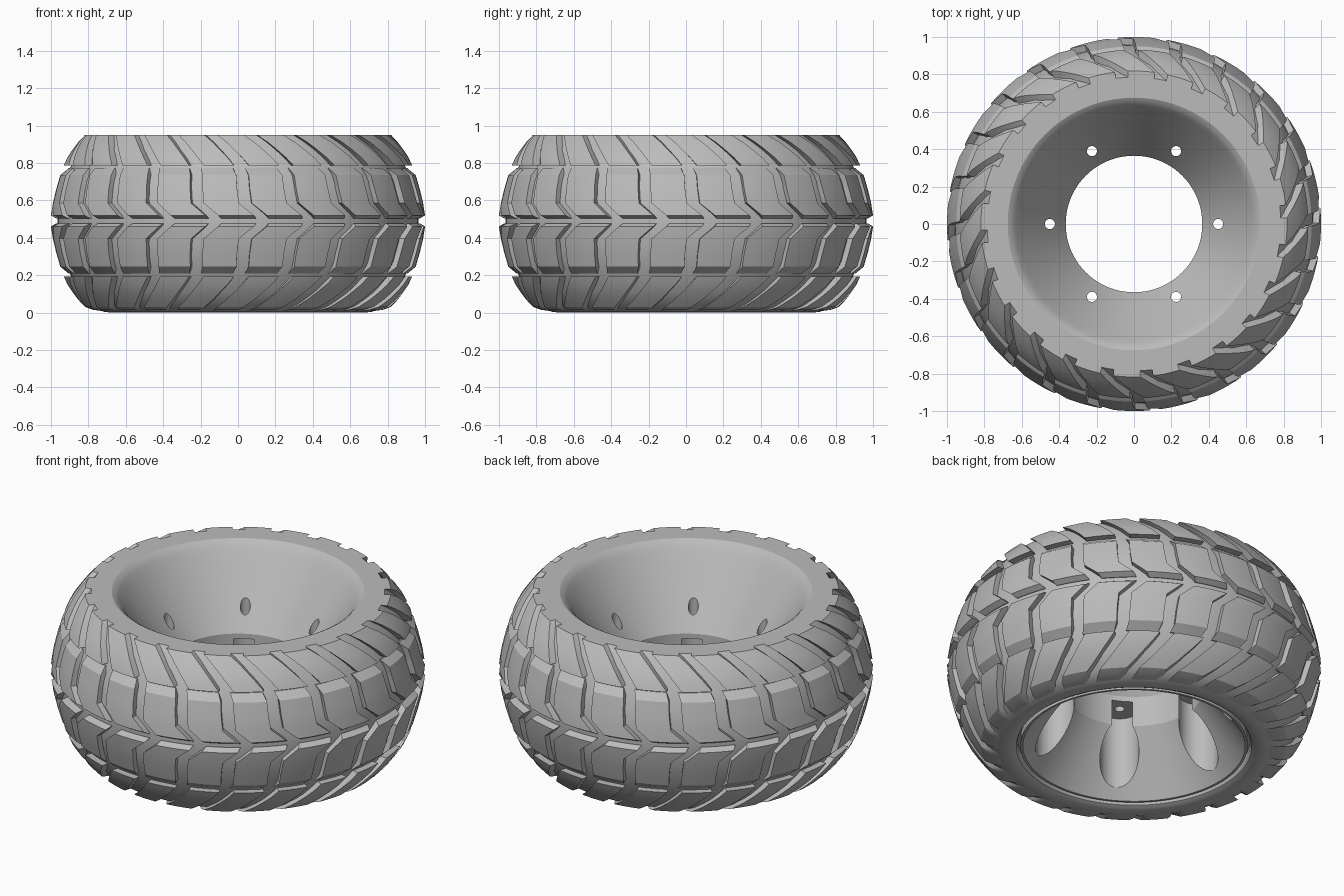
import bpy, bmesh, math
from math import pi, sin, cos

cube = bpy.data.objects.get("Cube")
if cube:
    bpy.data.objects.remove(cube, do_unlink=True)

BLOCKS = 24            # tread blocks around each row
MID = 0.49             # height of the tyre's centre line

grey = bpy.data.materials.new("plain_grey")
grey.use_nodes = True
grey.diffuse_color = (0.5, 0.5, 0.5, 1)
grey.node_tree.nodes["Principled BSDF"].inputs["Base Color"].default_value = (0.5, 0.5, 0.5, 1)


def make_object(name, bm):
    bmesh.ops.recalc_face_normals(bm, faces=bm.faces)
    mesh = bpy.data.meshes.new(name)
    bm.to_mesh(mesh)
    bm.free()
    mesh.materials.append(grey)
    ob = bpy.data.objects.new(name, mesh)
    bpy.context.collection.objects.link(ob)
    return ob


def smooth(ob):
    bpy.ops.object.select_all(action='DESELECT')
    ob.select_set(True)
    bpy.context.view_layer.objects.active = ob
    bpy.ops.object.shade_smooth_by_angle(angle=math.radians(28))


def point(r, z, a):
    # angle zero faces the front
    return (r * sin(a), -r * cos(a), z)


def revolve(name, profile, closed, segs=120):
    bm = bmesh.new()
    rings = [[bm.verts.new(point(r, z, 2 * pi * i / segs)) for i in range(segs)]
             for r, z in profile]
    pairs = list(zip(rings, rings[1:]))
    if closed:
        pairs.append((rings[-1], rings[0]))
    for a, b in pairs:
        for i in range(segs):
            j = (i + 1) % segs
            bm.faces.new((a[i], a[j], b[j], b[i]))
    return make_object(name, bm)


def tread_row(name, stations, width, mirrored=False, depth=0.06, steps=5):
    """Ring of blocks; each station is height, radius, groove angle."""
    bm = bmesh.new()
    pitch = 2 * pi / BLOCKS
    for k in range(BLOCKS):
        top, low = [], []
        for z, r, g in stations:
            h = 2 * MID - z if mirrored else z
            start, span = k * pitch + g + width / 2, pitch - width
            angles = [start + span * s / steps for s in range(steps + 1)]
            top.append([bm.verts.new(point(r, h, a)) for a in angles])
            low.append([bm.verts.new(point(r - depth, h, a)) for a in angles])
        n = len(stations) - 1
        for i in range(n):
            for s in range(steps):
                bm.faces.new((top[i][s], top[i][s + 1], top[i + 1][s + 1], top[i + 1][s]))
            for e in (0, steps):
                bm.faces.new((top[i][e], top[i + 1][e], low[i + 1][e], low[i][e]))
        for e in (0, n):
            for s in range(steps):
                bm.faces.new((top[e][s], top[e][s + 1], low[e][s + 1], low[e][s]))
    # blocks are open underneath, so turn each one outward
    ob = make_object(name, bm)
    smooth(ob)
    return ob


# Tyre carcass: flat upper face, groove floor, rounded lower bead
half = [(0.965, MID), (0.955, 0.60), (0.93, 0.70), (0.895, 0.78), (0.85, 0.87)]
floor = [(r, 2 * MID - z) for r, z in half[1:]]
carcass = revolve("tyre_carcass",
                  [(0.69, 0.95), (0.785, 0.95)] + half[::-1] + floor
                  + [(0.785, 0.035), (0.745, 0.015), (0.715, 0.004), (0.68, 0.0),
                     (0.65, 0.004), (0.63, 0.014), (0.622, 0.03), (0.622, 0.07)], False)
smooth(carcass)

# Tread rows, repeated on both sides of the centre line
main = [(0.503, 0.972, 0.135), (0.52, 1.0, 0.12), (0.585, 0.99, 0.04),
        (0.66, 0.972, 0.03), (0.735, 0.95, 0.025), (0.772, 0.905, 0.005)]
shoulder = [(0.787, 0.932, 0.02), (0.83, 0.912, -0.02), (0.87, 0.885, -0.065),
            (0.91, 0.855, -0.115), (0.95, 0.818, -0.18)]
lower_end = [(0.965, 0.775, -0.21), (0.972, 0.725, -0.24)]
tread_row("upper_main_tread", main, 0.07)
tread_row("lower_main_tread", main, 0.07, True)
tread_row("upper_shoulder_tread", shoulder, 0.085)
tread_row("lower_shoulder_tread", shoulder + lower_end, 0.085, True)

# Rim: upper bowl, straight throat and lower cone
rim = revolve("rim",
              [(0.365, 0.35), (0.365, 0.53), (0.595, 0.86), (0.62, 0.895), (0.638, 0.92),
               (0.655, 0.938), (0.675, 0.95), (0.70, 0.95), (0.70, 0.06), (0.608, 0.06),
               (0.608, 0.018), (0.595, 0.018)], True)


# Bolt holes and the round pockets beneath them
def cutter(name, radius, low, high, segs):
    bm = bmesh.new()
    for k in range(6):
        new = bmesh.ops.create_cone(bm, cap_ends=True, segments=segs, radius1=radius,
                                    radius2=radius, depth=high - low)["verts"]
        a = k * pi / 3
        bmesh.ops.translate(bm, verts=new,
                            vec=(0.45 * cos(a), 0.45 * sin(a), (low + high) / 2))
    ob = make_object(name, bm)
    ob.hide_render = True
    ob.hide_set(True)
    return ob


for part in (cutter("pocket_cutter", 0.105, -0.1, 0.50, 40),
             cutter("bolt_hole_cutter", 0.027, 0.4, 0.9, 20)):
    mod = rim.modifiers.new(part.name, 'BOOLEAN')
    mod.operation = 'DIFFERENCE'
    mod.solver = 'EXACT'
    mod.object = part
    bpy.context.view_layer.objects.active = rim
    bpy.ops.object.modifier_apply(modifier=mod.name)
    bpy.data.objects.remove(part, do_unlink=True)
smooth(rim)
